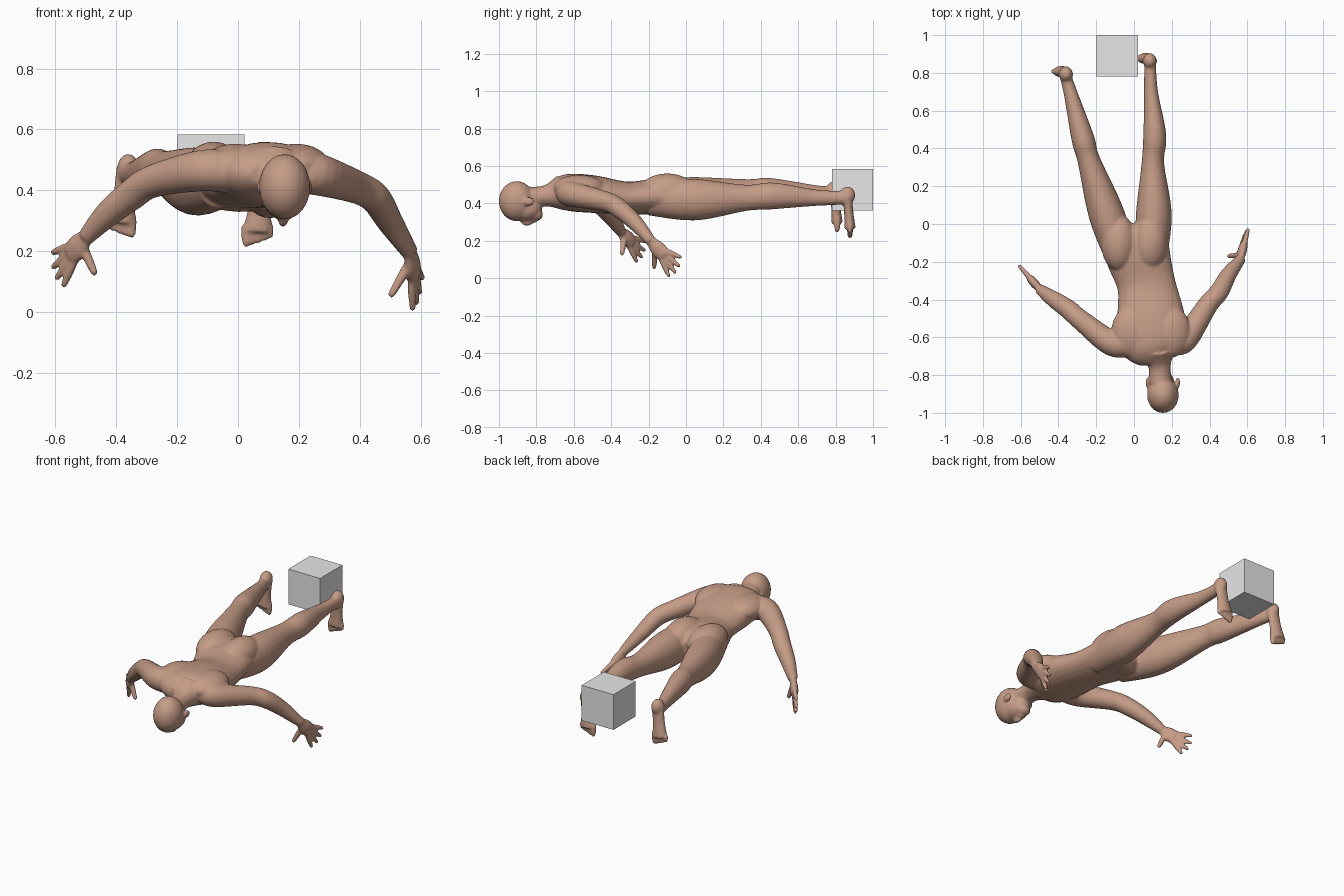
import bpy
import bmesh
import math
from mathutils import Vector, Matrix

default_cube = bpy.data.objects.get("Cube")
if default_cube:
    bpy.data.objects.remove(default_cube, do_unlink=True)

SEGMENTS = 24
STEPS = 6


def make_material(name, colour):
    material = bpy.data.materials.new(name)
    material.use_nodes = True
    material.diffuse_color = (*colour, 1)
    shader = next(n for n in material.node_tree.nodes if n.type == 'BSDF_PRINCIPLED')
    shader.inputs["Base Color"].default_value = (*colour, 1)
    return material


def finish(bm, name, material):
    bmesh.ops.recalc_face_normals(bm, faces=bm.faces)
    mesh = bpy.data.meshes.new(name)
    bm.to_mesh(mesh)
    bm.free()
    mesh.materials.append(material)
    obj = bpy.data.objects.new(name, mesh)
    bpy.context.collection.objects.link(obj)
    return obj


def smooth_path(values):
    """Even samples of a smooth curve through the given vectors."""
    last = len(values) - 1
    path = []
    for i in range(last):
        before, after = values[max(i - 1, 0)], values[min(i + 2, last)]
        start, end = values[i], values[i + 1]
        leave, arrive = (end - before) / 2, (after - start) / 2
        for step in range(STEPS):
            t = step / STEPS
            blend = t * t * (3 - 2 * t)
            path.append(start.lerp(end, blend) + leave * t * (1 - t) ** 2
                        - arrive * t * t * (1 - t))
    return path + [values[last]]


def loft(bm, points, widths, depth=1.0, side=(1, 0, 0)):
    """Closed oval tube; depth is the ratio of its thickness to its width."""
    path = smooth_path([Vector((*p, w)) for p, w in zip(points, widths)])
    centres = [station.to_3d() for station in path]
    rings = []
    for i, station in enumerate(path):
        following = centres[min(i + 1, len(path) - 1)]
        tangent = (following - centres[max(i - 1, 0)]).normalized()
        across = Vector(side)
        across = (across - tangent * across.dot(tangent)).normalized()
        through = tangent.cross(across) * depth
        ring = []
        for k in range(SEGMENTS):
            angle = math.tau * k / SEGMENTS
            offset = across * math.cos(angle) + through * math.sin(angle)
            ring.append(bm.verts.new(centres[i] + offset * station.w))
        rings.append(ring)
    for lower, upper in zip(rings, rings[1:]):
        for k in range(SEGMENTS):
            n = (k + 1) % SEGMENTS
            bm.faces.new((lower[k], lower[n], upper[n], upper[k]))
    bm.faces.new(rings[0][::-1])
    bm.faces.new(rings[-1])


def ellipsoid(bm, centre, radii):
    matrix = Matrix.Translation(centre) @ Matrix.Diagonal((*radii, 1))
    bmesh.ops.create_uvsphere(bm, u_segments=24, v_segments=16, radius=1, matrix=matrix)


def digit(bm, base, tip, radius, side):
    """Finger or toe with a rounded end."""
    loft(bm, [base, base.lerp(tip, 0.5), tip], [radius, radius, radius * 0.8], side=side)
    ellipsoid(bm, tip, [radius * 0.8] * 3)


def arm(bm, joints, knuckle, spread, thumb_tip):
    """Arm from shoulder to wrist, with palm, fanned fingers and thumb."""
    loft(bm, joints, [.07, .068, .054, .051, .043, .028], side=(0, 0, 1))
    wrist, knuckle = Vector(joints[-1]), Vector(knuckle)
    forward = (knuckle - wrist).normalized()
    spread = Vector(spread).normalized()
    palm = [wrist, wrist.lerp(knuckle, 0.5), knuckle]
    loft(bm, palm, [.03, .043, .04], 0.55, spread)
    for k in (-1.5, -0.5, 0.5, 1.5):
        base = knuckle + spread * k * 0.02
        reach = forward * (0.1 - 0.01 * k * k)
        digit(bm, base, knuckle + reach + spread * k * 0.04, 0.014, spread)
    digit(bm, wrist.lerp(knuckle, 0.3), Vector(thumb_tip), 0.016, spread)


def leg(bm, joints, heel, ball, inner):
    """Leg from hip to ankle and a hanging foot; inner is the big toe's side."""
    loft(bm, joints, [.08, .095, .06, .061, .037, .031], 1.17)
    heel, ball = Vector(heel), Vector(ball)
    ellipsoid(bm, heel, (.036, .042, .048))
    sole = [heel, heel.lerp(ball, 0.5), ball]
    loft(bm, sole, [.04, .038, .048], 0.65)
    for k in range(5):
        radius = 0.017 - 0.0015 * k
        base = ball + Vector((inner * (0.036 - 0.02 * k), 0, 0.02))
        tip = base + Vector((0, 0, radius + 0.007 * k - 0.075))
        digit(bm, base, tip, radius, (1, 0, 0))


body = bmesh.new()

# Torso from shoulders to crotch
loft(body,
     [(.12, -.73, .455), (.1, -.65, .46), (.09, -.5, .45), (.065, -.32, .43),
      (.02, -.16, .435), (0, -.05, .425), (-.01, 0, .42)],
     [.08, .17, .18, .155, .172, .17, .1], 0.56)

# Shoulder blades
for x in (-.01, .19):
    ellipsoid(body, (x, -.57, .485), (.11, .14, .068))

# Buttocks
for x in (-.08, .085):
    ellipsoid(body, (x, -.1, .468), (.095, .15, .092))

# Neck and skull, face downward
loft(body, [(.125, -.67, .455), (.135, -.75, .44), (.14, -.84, .43)], [.1, .06, .062], 0.95)
ellipsoid(body, (.153, -.905, .412), (.084, .096, .107))

# Face, chin, lips and nose
ellipsoid(body, (.15, -.86, .37), (.068, .09, .066))
ellipsoid(body, (.147, -.8, .34), (.042, .036, .034))
ellipsoid(body, (.148, -.815, .315), (.024, .022, .02))
ellipsoid(body, (.148, -.85, .302), (.016, .034, .022))

# Ears
for x in (.073, .232):
    ellipsoid(body, (x, -.84, .41), (.012, .03, .024))

# Left leg, straight
leg(body,
    [(.09, -.2, .43), (.105, .05, .42), (.1, .32, .43), (.11, .47, .44),
     (.09, .7, .43), (.085, .86, .43)],
    heel=(.084, .863, .443), ball=(.063, .877, .265), inner=-1)

# Right leg, swung outward
leg(body,
    [(-.06, -.2, .435), (-.145, .05, .43), (-.24, .34, .46), (-.27, .45, .465),
     (-.335, .69, .455), (-.365, .79, .455)],
    heel=(-.36, .793, .472), ball=(-.385, .808, .295), inner=1)

# Left arm
arm(body,
    [(.2, -.62, .46), (.27, -.61, .45), (.39, -.43, .41), (.45, -.36, .375),
     (.5, -.27, .295), (.565, -.185, .195)],
    knuckle=(.578, -.115, .12), spread=(.25, .5, .8), thumb_tip=(.504, -.17, .06))

# Right arm
arm(body,
    [(-.02, -.63, .46), (-.12, -.63, .465), (-.28, -.51, .43), (-.35, -.45, .385),
     (-.43, -.395, .32), (-.5, -.345, .245)],
    knuckle=(-.548, -.29, .19), spread=(-.3, .35, .9), thumb_tip=(-.472, -.342, .132))

skin = make_material("warm_skin", (0.56, 0.33, 0.24))
figure = finish(body, "human_body", skin)

# Fuse the parts into one smooth skin
fuse = figure.modifiers.new("fuse", 'REMESH')
fuse.mode = 'VOXEL'
fuse.voxel_size = 0.006
fuse.use_smooth_shade = True
relax = figure.modifiers.new("relax", 'SMOOTH')
relax.factor = 0.5
relax.iterations = 12

# Plain block beside the feet
block = bmesh.new()
bmesh.ops.create_cube(block, size=0.22, matrix=Matrix.Translation((-.088, .89, .473)))
finish(block, "block", make_material("light_grey", (0.8, 0.8, 0.8)))
